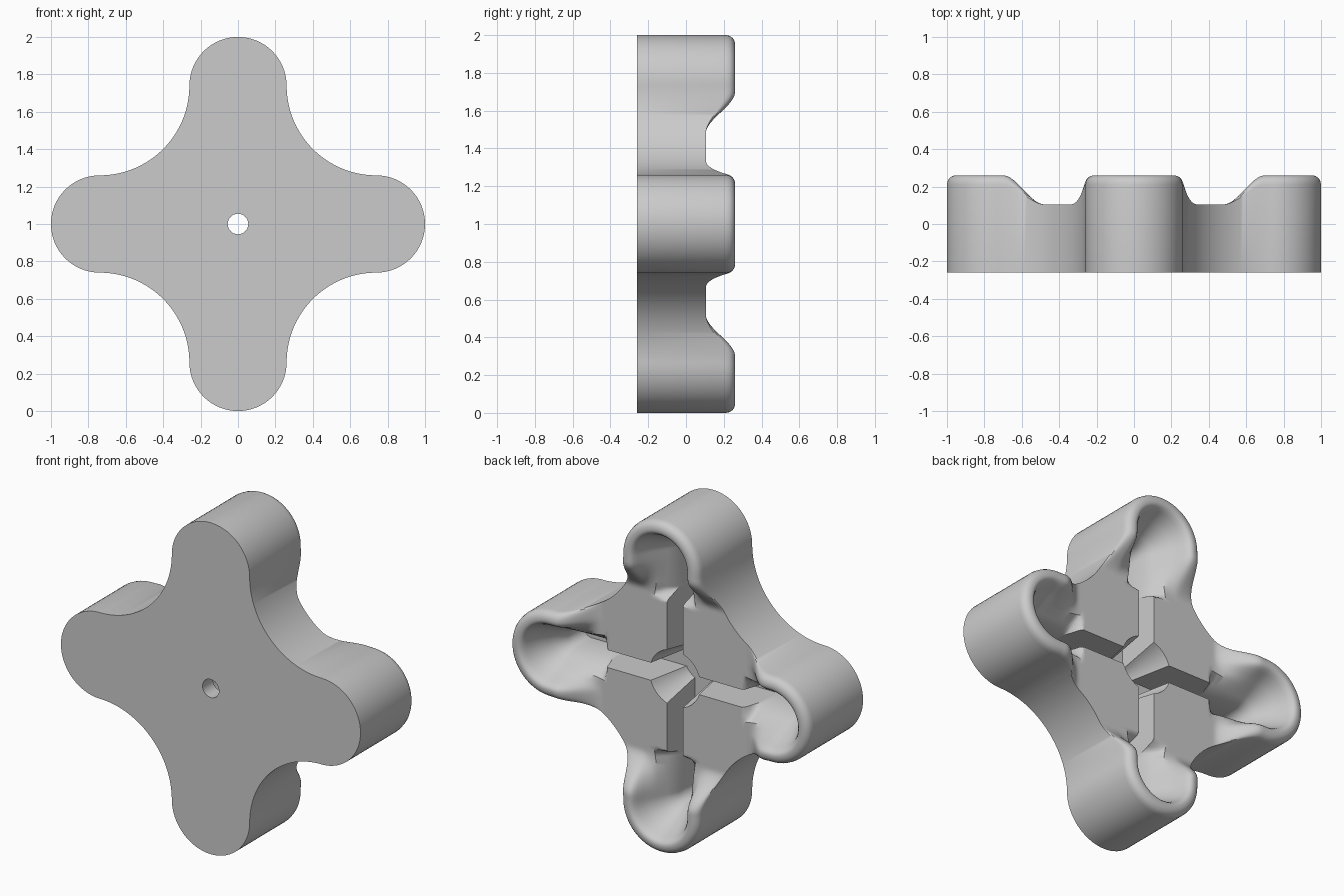
import bpy, bmesh
from math import sin, cos, asin, pi, radians, sqrt

cube = bpy.data.objects.get("Cube")
if cube:
    bpy.data.objects.remove(cube)

FRONT, FACE, TOP, FLOOR = -0.26, 0.105, 0.26, -0.16
LOBE_U, LOBE_R = 0.74, 0.26
VALLEY_R = LOBE_U - LOBE_R
SLOT, HOLE = 0.053, 0.055
PIT_TOP, PIT_FLOOR = 0.17, 0.12
ROWS = [0, .15, .29, .4, .5, .56, .61, .66, .72, .77, .82, .87, .91, .95, .98, 1]


def step(a, b, t):
    t = max(0, min(1, (t - a) / (b - a)))
    return t * t * (3 - 2 * t)


def rim_height(f):
    """Funnel wall, rounded lip and outer fillet; f runs from slot to outline."""
    if f < 0.5:
        return 0.4 * f - 0.01
    if f < 0.72:
        t = (0.72 - f) / 0.22
        return TOP - 0.07 * t * t
    if f < 0.77:
        return TOP
    t = (f - 0.77) / 0.23
    return TOP - 0.05 * (1 - sqrt(max(0, 1 - t * t)))


def height(f, u):
    """Lobe relief that sinks into the flat face toward the hub."""
    lobe = rim_height(f)
    w = step(0.48, 0.70, u) if lobe > FACE else step(0.45, 0.50, u)
    return FACE + (lobe - FACE) * w


def half_arm():
    """Pairs of outline point and slot edge point, from valley to lobe tip."""
    pairs = []
    for i in range(25):
        a = radians(225 + 45 * i / 24)
        u = LOBE_U + VALLEY_R * cos(a)
        pairs.append(((u, LOBE_U + VALLEY_R * sin(a)), (u, SLOT)))
    for i in range(1, 17):
        a = pi / 2 * (1 - i / 16)
        pairs.append(((LOBE_U + LOBE_R * cos(a), LOBE_R * sin(a)),
                      (LOBE_U + SLOT * cos(a), SLOT * sin(a))))
    return pairs


def pit_arc(radius, n=10):
    a0 = asin(SLOT / radius)
    angles = [a0 + (pi / 2 - 2 * a0) * i / n for i in range(n + 1)]
    return [(radius * cos(a), radius * sin(a)) for a in angles]


bm = bmesh.new()


def vert(k, u, v, y):
    c, s = [(1, 0), (0, 1), (-1, 0), (0, -1)][k % 4]
    return bm.verts.new((u * c - v * s, y, 1 + u * s + v * c))


def strip(lower, upper, closed=False):
    n = len(lower)
    for i in range(n if closed else n - 1):
        j = (i + 1) % n
        bm.faces.new((lower[i], lower[j], upper[j], upper[i]))


half = half_arm()
arm = [((p[0], -p[1]), (q[0], -q[1])) for p, q in half] + half[-2::-1]
columns, edge_top, edge_floor, outline = [], [], [], []

# Lobes with funnels, and the arms that carry them
for k in range(4):
    cols = []
    for p, q in arm:
        cols.append([vert(k, q[0] + (p[0] - q[0]) * f, q[1] + (p[1] - q[1]) * f,
                          height(f, p[0])) for f in ROWS])
        edge_top.append(cols[-1][0])
        edge_floor.append(vert(k, q[0], q[1], FLOOR))
        outline.append((cols[-1][-1], vert(k, p[0], p[1], FRONT)))
    for a, b in zip(cols, cols[1:]):
        strip(a, b)
    columns.append(cols)
    # Hub pit edge between this slot and the next
    arc = [vert(k, u, v, FACE) for u, v in pit_arc(PIT_TOP)]
    columns[k].append(arc)
    edge_top += arc
    edge_floor += [vert(k, u, v, FLOOR) for u, v in pit_arc(PIT_FLOOR)]

# Flat face pieces around the hub
for k in range(4):
    last, arc = columns[k][-2], columns[k][-1]
    first = columns[(k + 1) % 4][0]
    bm.faces.new(last + first[-2::-1] + arc[::-1])

# Slot and pit walls, outer wall, and the hole through the hub
strip(edge_floor, edge_top, True)
for i in range(len(outline)):
    a, b = outline[i], outline[(i + 1) % len(outline)]
    if (a[0].co - b[0].co).length > 1e-4:
        bm.faces.new((a[0], b[0], b[1], a[1]))
ring = [(HOLE * cos(2 * pi * i / 32), HOLE * sin(2 * pi * i / 32)) for i in range(32)]
strip([vert(0, u, v, FRONT) for u, v in ring],
      [vert(0, u, v, FLOOR) for u, v in ring], True)
bmesh.ops.remove_doubles(bm, verts=bm.verts, dist=1e-4)

# Slot floor and front plate, both pierced by the hole
for level in (FLOOR, FRONT):
    rims = [e for e in bm.edges if e.is_boundary
            and all(abs(v.co.y - level) < 1e-4 for v in e.verts)]
    bmesh.ops.triangle_fill(bm, edges=rims, use_beauty=True, normal=(0, 1, 0))
bmesh.ops.recalc_face_normals(bm, faces=bm.faces)

mesh = bpy.data.meshes.new("cross_knob")
bm.to_mesh(mesh)
bm.free()
knob = bpy.data.objects.new("cross_knob", mesh)
bpy.context.collection.objects.link(knob)

grey = bpy.data.materials.new("plain grey")
grey.use_nodes = True
colour = (0.6, 0.6, 0.6, 1)
grey.diffuse_color = colour
grey.node_tree.nodes["Principled BSDF"].inputs["Base Color"].default_value = colour
mesh.materials.append(grey)

bpy.ops.object.select_all(action='DESELECT')
knob.select_set(True)
bpy.context.view_layer.objects.active = knob
bpy.ops.object.shade_smooth_by_angle(angle=radians(35))
